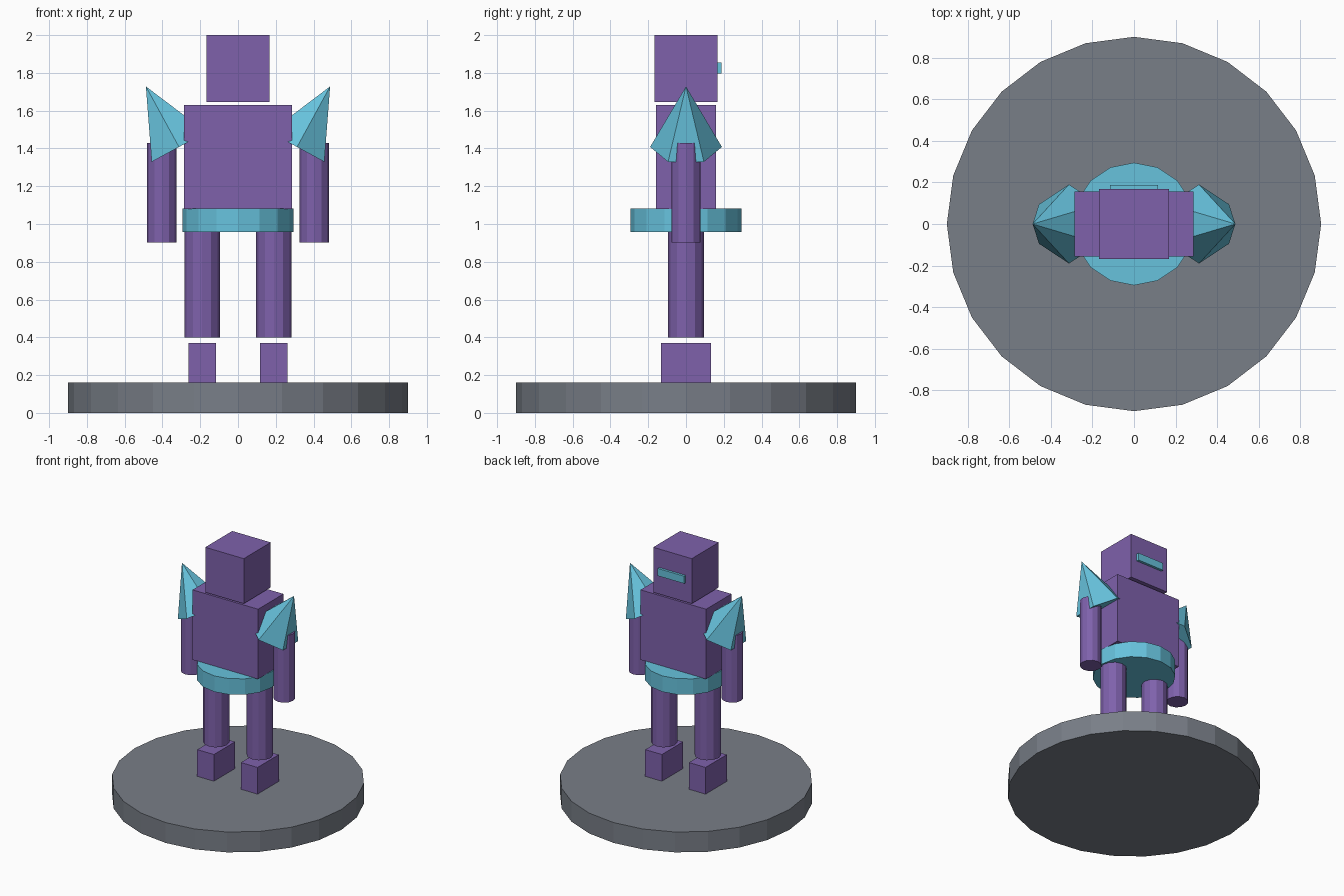
import bpy, bmesh
from mathutils import Matrix

if "Cube" in bpy.data.objects:
    bpy.data.objects.remove(bpy.data.objects["Cube"])


def material(name, rgb):
    m = bpy.data.materials.new(name)
    m.diffuse_color = (*rgb, 1)
    m.use_nodes = True
    m.node_tree.nodes["Principled BSDF"].inputs["Base Color"].default_value = m.diffuse_color
    return m


PURPLE = material("purple armour", (0.21, 0.12, 0.41))
TEAL = material("teal trim", (0.135, 0.54, 0.72))
GREY = material("grey stone", (0.19, 0.21, 0.245))


def finish(name, bm, mat, location, tilt=0.0):
    bmesh.ops.transform(bm, matrix=Matrix.Rotation(tilt, 4, 'Y'), verts=bm.verts)
    mesh = bpy.data.meshes.new(name)
    bm.to_mesh(mesh)
    bm.free()
    mesh.materials.append(mat)
    ob = bpy.data.objects.new(name, mesh)
    ob.location = location
    bpy.context.collection.objects.link(ob)
    return ob


def box(name, mat, center, size):
    bm = bmesh.new()
    bmesh.ops.create_cube(bm, size=1)
    bmesh.ops.scale(bm, vec=size, verts=bm.verts)
    return finish(name, bm, mat, center)


def cone(name, mat, center, r1, r2, depth, sides, tilt=0.0):
    bm = bmesh.new()
    bmesh.ops.create_cone(bm, cap_ends=True, segments=sides,
                          radius1=r1, radius2=r2, depth=depth)
    bmesh.ops.remove_doubles(bm, verts=bm.verts, dist=1e-5)
    return finish(name, bm, mat, center, tilt)


def cylinder(name, mat, x, z0, z1, r, sides):
    return cone(name, mat, (x, 0, (z0 + z1) / 2), r, r, z1 - z0, sides)


# Round base
cylinder("base", GREY, 0, 0, 0.16, 0.9, 24)

# Belt, torso, head and visor
cylinder("belt", TEAL, 0, 0.957, 1.082, 0.295, 16)
box("torso", PURPLE, (0, 0, 1.355), (0.57, 0.315, 0.55))
box("head", PURPLE, (0, 0, 1.823), (0.335, 0.335, 0.354))
box("visor", TEAL, (0, 0.172, 1.826), (0.23, 0.03, 0.058))

# Limbs and shoulder spikes, one per side
for side, s in (("left", -1), ("right", 1)):
    box(f"{side}_foot", PURPLE, (s * 0.19, 0, 0.265), (0.145, 0.263, 0.21))
    cylinder(f"{side}_leg", PURPLE, s * 0.19, 0.4, 0.96, 0.094, 12)
    cylinder(f"{side}_arm", PURPLE, s * 0.403, 0.903, 1.43, 0.078, 12)
    cone(f"{side}_shoulder_spike", TEAL, (s * 0.4, 0, 1.568),
         0.19, 0, 0.365, 6, s * 0.5)
